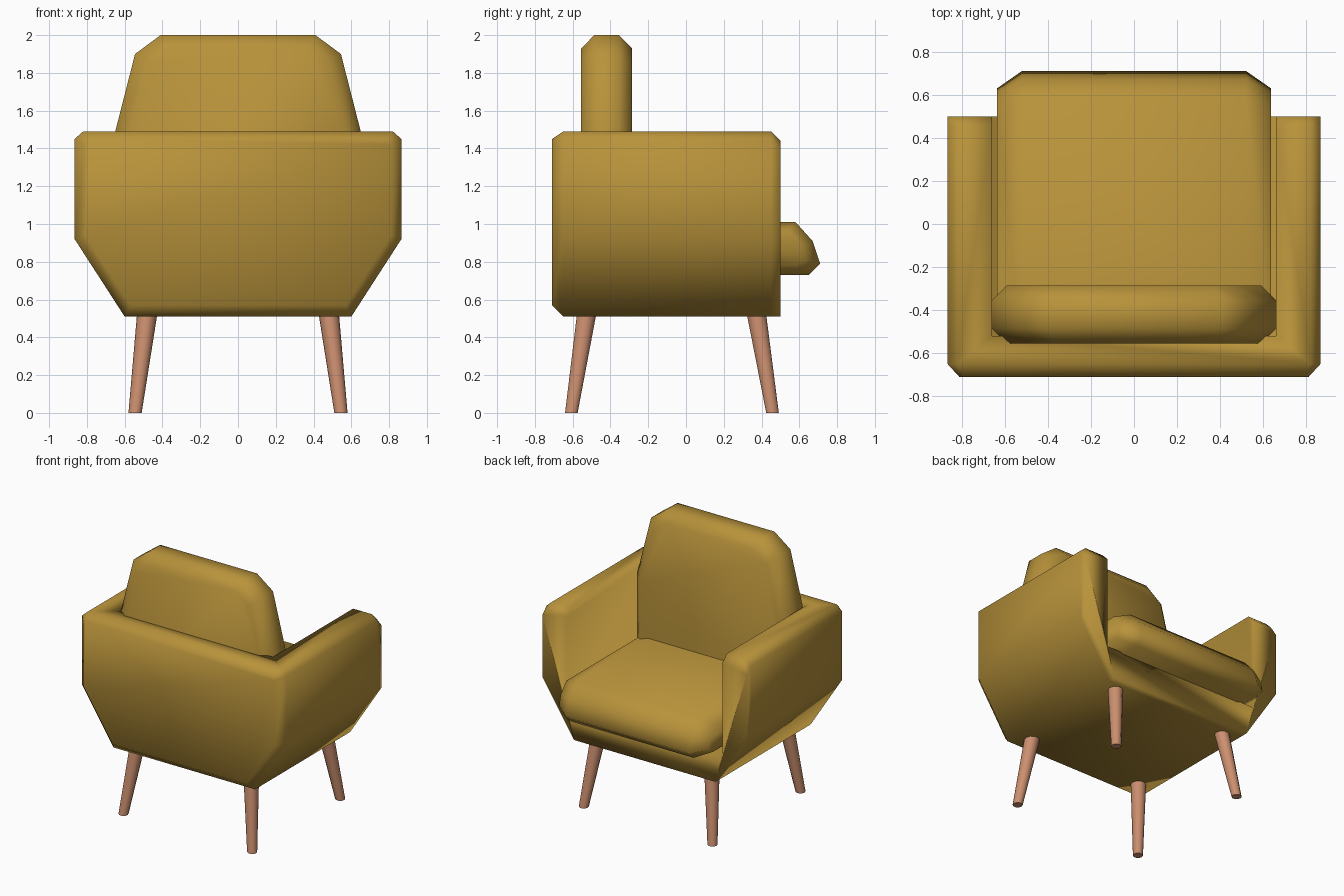
import bpy
import bmesh
import math

cube = bpy.data.objects.get("Cube")
if cube:
    bpy.data.objects.remove(cube, do_unlink=True)


def make_material(name, rgb):
    mat = bpy.data.materials.new(name)
    mat.use_nodes = True
    colour = (*rgb, 1.0)
    mat.diffuse_color = colour
    bsdf = mat.node_tree.nodes["Principled BSDF"]
    bsdf.inputs["Base Color"].default_value = colour
    bsdf.inputs["Roughness"].default_value = 0.8
    return mat


def loft(name, rings, mat):
    """Skin a list of equal point rings into a closed solid."""
    bm = bmesh.new()
    loops = [[bm.verts.new(p) for p in ring] for ring in rings]
    count = len(loops[0])
    for a, b in zip(loops, loops[1:]):
        for i in range(count):
            j = (i + 1) % count
            bm.faces.new((a[i], a[j], b[j], b[i]))
    bm.faces.new(loops[0])
    bm.faces.new(loops[-1])
    bmesh.ops.recalc_face_normals(bm, faces=bm.faces)
    mesh = bpy.data.meshes.new(name)
    bm.to_mesh(mesh)
    bm.free()
    mesh.materials.append(mat)
    obj = bpy.data.objects.new(name, mesh)
    bpy.context.collection.objects.link(obj)
    return obj


def activate(obj):
    bpy.ops.object.select_all(action="DESELECT")
    obj.select_set(True)
    bpy.context.view_layer.objects.active = obj


def smooth(obj, degrees):
    activate(obj)
    bpy.ops.object.shade_smooth_by_angle(angle=math.radians(degrees))


def mirrored(half, y):
    """Full outline in the xz plane from its +x half."""
    return ([(x, y, z) for x, z in half]
            + [(-x, y, z) for x, z in reversed(half)])


fabric = make_material("mustard fabric", (0.48, 0.29, 0.043))
wood = make_material("warm wood", (0.60, 0.275, 0.16))

# Shell: arms, back and base, tapering to the bottom, hollowed for the seat
outer = [(0.60, 0.51), (0.865, 0.92), (0.865, 1.45), (0.82, 1.49)]
back_face = [(0.57, 0.57), (0.81, 0.94), (0.81, 1.42), (0.79, 1.45)]
arm_end = [(0.60, 0.51), (0.865, 0.92), (0.865, 1.40), (0.82, 1.44)]
shell = loft("shell", [mirrored(back_face, -0.71), mirrored(outer, -0.65),
                       mirrored(outer, 0.45), mirrored(arm_end, 0.50)], fabric)
opening = [(0.66, 0.74), (0.66, 1.8)]
cutter = loft("seat_opening_cutter",
              [mirrored(opening, -0.52), mirrored(opening, 0.7)], fabric)
cutter.hide_render = True
cut = shell.modifiers.new("seat opening", "BOOLEAN")
cut.operation = "DIFFERENCE"
cut.solver = "EXACT"
cut.object = cutter
activate(shell)
bpy.ops.object.modifier_apply(modifier=cut.name)
bpy.data.objects.remove(cutter, do_unlink=True)
smooth(shell, 95)

# Seat cushion: side profile swept across x with tapered ends
side = [(-0.50, 0.73), (0.65, 0.73), (0.71, 0.79),
        (0.67, 0.91), (0.58, 1.01), (-0.50, 1.01)]
side_end = [(-0.50, 0.78), (0.58, 0.78), (0.63, 0.81),
            (0.61, 0.89), (0.54, 0.97), (-0.50, 0.97)]
seat = loft("seat_cushion",
            [[(x, y, z) for y, z in prof]
             for x, prof in ((-0.635, side_end), (-0.52, side),
                             (0.52, side), (0.635, side_end))], fabric)
smooth(seat, 70)

# Back cushion: rounded outline with chamfered front and rear faces
full = [(0.66, 0.92), (0.66, 1.45), (0.545, 1.90), (0.41, 2.0)]
face = [(0.59, 0.92), (0.59, 1.43), (0.48, 1.85), (0.37, 1.93)]
back = loft("back_cushion",
            [mirrored(face, -0.555), mirrored(full, -0.485),
             mirrored(full, -0.355), mirrored(face, -0.285)], fabric)
smooth(back, 70)


# Legs: tapered and splayed outwards
def circle(cx, cy, z, radius, sides=10):
    return [(cx + radius * math.cos(2 * math.pi * i / sides),
             cy + radius * math.sin(2 * math.pi * i / sides), z)
            for i in range(sides)]


for side_name, sx in (("left", 1), ("right", -1)):
    for end_name, foot_y, top_y in (("front", -0.607, -0.525),
                                    ("back", 0.458, 0.372)):
        leg = loft(f"{end_name}_{side_name}_leg",
                   [circle(sx * 0.545, foot_y, 0.0, 0.035),
                    circle(sx * 0.48, top_y, 0.53, 0.054)], wood)
        smooth(leg, 50)
